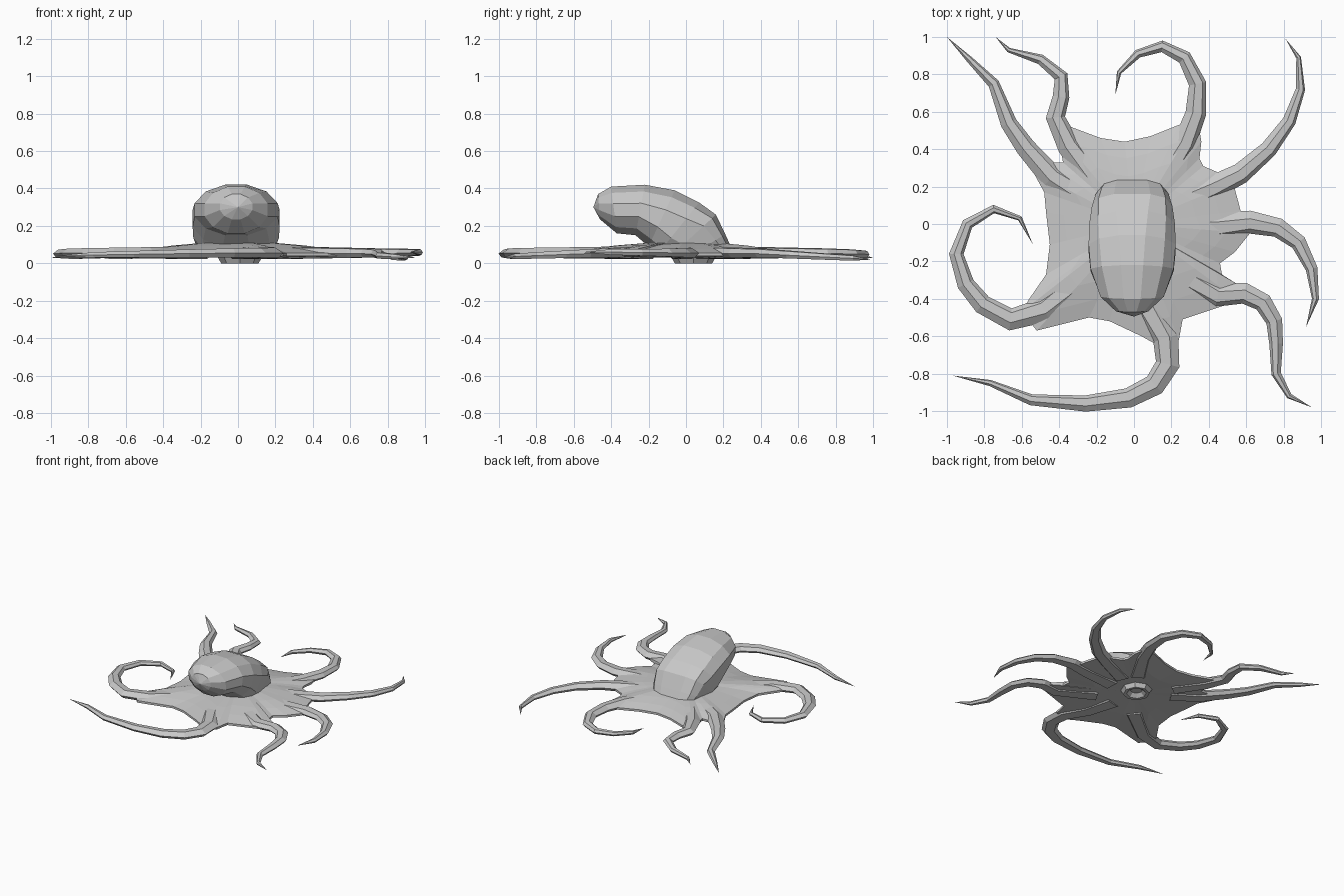
import bpy
import bmesh
from math import sin, cos, pi
from mathutils import Vector

cube = bpy.data.objects.get("Cube")
if cube:
    bpy.data.objects.remove(cube, do_unlink=True)

# One flat grey for the whole animal
skin = bpy.data.materials.new("skin_grey")
skin.use_nodes = True
grey = (0.58, 0.58, 0.58, 1)
skin.diffuse_color = grey
skin.node_tree.nodes["Principled BSDF"].inputs["Base Color"].default_value = grey


def loft(name, rings, cap_start=True, cap_end=True):
    """Skin a series of rings; a ring with a single point closes to a tip."""
    bm = bmesh.new()
    loops = [[bm.verts.new(point) for point in ring] for ring in rings]
    for a, b in zip(loops, loops[1:]):
        count = max(len(a), len(b))
        for i in range(count):
            j = (i + 1) % count
            corners = []
            for loop, k in ((a, i), (a, j), (b, j), (b, i)):
                vert = loop[k % len(loop)]
                if vert not in corners:
                    corners.append(vert)
            bm.faces.new(corners)
    for loop, wanted in ((loops[0], cap_start), (loops[-1], cap_end)):
        if wanted and len(loop) > 2:
            bm.faces.new(loop)
    bmesh.ops.recalc_face_normals(bm, faces=bm.faces)
    mesh = bpy.data.meshes.new(name)
    bm.to_mesh(mesh)
    bm.free()
    mesh.materials.append(skin)
    obj = bpy.data.objects.new(name, mesh)
    bpy.context.collection.objects.link(obj)
    return obj


def arm(name, path, width, tip_z=0.04):
    """Tapering flattened arm along a flat path that runs from tip to base."""
    points = [Vector(p) for p in path]
    lengths = [0.0]
    for a, b in zip(points, points[1:]):
        lengths.append(lengths[-1] + (b - a).length)
    rings = [[(*points[0], tip_z)]]
    for i in range(1, len(points)):
        u = lengths[i] / lengths[-1]
        after = points[min(i + 1, len(points) - 1)]
        along = (after - points[i]).normalized() + (points[i] - points[i - 1]).normalized()
        side = Vector((-along.y, along.x)).normalized()
        half = width * u ** 0.75
        high = 0.014 + 0.026 * u
        z = tip_z + (0.052 - tip_z) * min(1, u * 2)
        ring = []
        for across, up in ((1, 0), (0.6, 0.85), (-0.3, 1), (-1, 0.1), (-0.6, -0.75), (0.6, -0.75)):
            spot = points[i] + side * half * across
            ring.append((spot.x, spot.y, z + up * high))
        rings.append(ring)
    return loft(name, rings)


# Eight arms, each with its own curl
arm("back_right_outer_arm", [(-1, 1), (-.88, .88), (-.75, .75), (-.67, .54), (-.58, .41),
                             (-.44, .25), (-.25, .13)], 0.075, 0.03)
arm("back_right_inner_arm", [(-.74, 1), (-.67, .93), (-.5, .88), (-.39, .79), (-.39, .68),
                             (-.42, .57), (-.35, .42), (-.2, .22)], 0.075, 0.03)
arm("back_left_inner_arm", [(-.1, .69), (-.08, .81), (.02, .91), (.15, .95), (.27, .89),
                            (.34, .75), (.33, .59), (.27, .43), (.13, .2)], 0.075)
arm("back_left_outer_arm", [(.81, .99), (.88, .89), (.89, .72), (.83, .55), (.72, .4),
                            (.57, .27), (.43, .2), (.2, .1)], 0.075, 0.02)
arm("left_arm", [(.92, -.55), (.97, -.4), (.95, -.24), (.88, -.1), (.77, -.02),
                 (.62, .01), (.45, -.01), (.2, -.02)], 0.085, 0.06)
arm("front_left_arm", [(.95, -.98), (.83, -.92), (.76, -.8), (.76, -.64), (.75, -.52),
                       (.69, -.42), (.59, -.37), (.45, -.38), (.18, -.22)], 0.08, 0.03)
arm("front_arm", [(-.97, -.81), (-.77, -.85), (-.55, -.94), (-.26, -.96), (-.03, -.93),
                  (.11, -.86), (.18, -.75), (.17, -.61), (.08, -.45), (.02, -.22)], 0.085)
arm("front_right_arm", [(-.54, -.11), (-.61, .03), (-.75, .08), (-.89, 0), (-.95, -.16),
                        (-.9, -.32), (-.81, -.43), (-.66, -.51), (-.48, -.46), (-.2, -.24)], 0.08)

# Web of skin joining the arms, rising towards the middle
outline = [(.57, .07), (.56, .11), (.53, .22), (.44, .28), (.37, .31), (.35, .35), (.36, .44),
           (.34, .56), (.24, .53), (.09, .47), (-.05, .44), (-.18, .46), (-.34, .52), (-.4, .48),
           (-.39, .39), (-.38, .33), (-.46, .33), (-.54, .28), (-.48, .17), (-.47, .06),
           (-.45, -.11), (-.47, -.27), (-.56, -.4), (-.6, -.47), (-.52, -.57), (-.24, -.5),
           (-.13, -.52), (.04, -.6), (.13, -.65), (.24, -.62), (.26, -.51), (.35, -.48),
           (.56, -.41), (.55, -.32), (.47, -.27), (.46, -.21), (.54, -.15), (.62, -.05)]


def web_ring(scale, z):
    return [(x * scale, y * scale, z) for x, y in outline]


loft("arm_web", [web_ring(0.2, 0.033), web_ring(0.6, 0.03), web_ring(1, 0.038), web_ring(1, 0.055),
                 web_ring(0.8, 0.077), web_ring(0.58, 0.095), web_ring(0.3, 0.11)])

# Mantle: leaning rings, each from its top point, bottom point, half width and roundness
sections = [((-.47, .37), (-.46, .235), .09, 1), ((-.4, .41), (-.37, .16), .175, 1),
            ((-.22, .42), (-.27, .15), .23, 1), ((-.06, .39), (-.2, .09), .24, .9),
            ((.07, .325), (-.15, .05), .235, .75), ((.16, .26), (-.08, .04), .22, .6),
            ((.21, .155), (.02, .04), .2, .6), ((.235, .1), (.06, .04), .18, .6)]


def power(value, exponent):
    return abs(value) ** exponent * (1 if value > 0 else -1)


mantle_rings = [[(0, -.495, .3)]]
for top, bottom, half, roundness in sections:
    top, bottom = Vector(top), Vector(bottom)
    middle, reach = (top + bottom) / 2, (top - bottom) / 2
    ring = []
    for i in range(12):
        angle = 2 * pi * (i + 0.5) / 12
        lift = power(cos(angle), roundness) / cos(pi / 12) ** roundness
        spot = middle + reach * lift
        ring.append((half * power(sin(angle), roundness) - 0.01, spot.x, spot.y))
    mantle_rings.append(ring)
loft("mantle", mantle_rings)


# Mouth: a low rim with a hollow, under the body
def mouth_ring(radius, z):
    return [(0.01 + radius * cos(i * pi / 4), 0.04 + radius * sin(i * pi / 4), z) for i in range(8)]


loft("mouth", [mouth_ring(0.12, 0.035), mouth_ring(0.1, 0), mouth_ring(0.075, 0.002),
               mouth_ring(0.045, 0.03)], cap_start=False)
